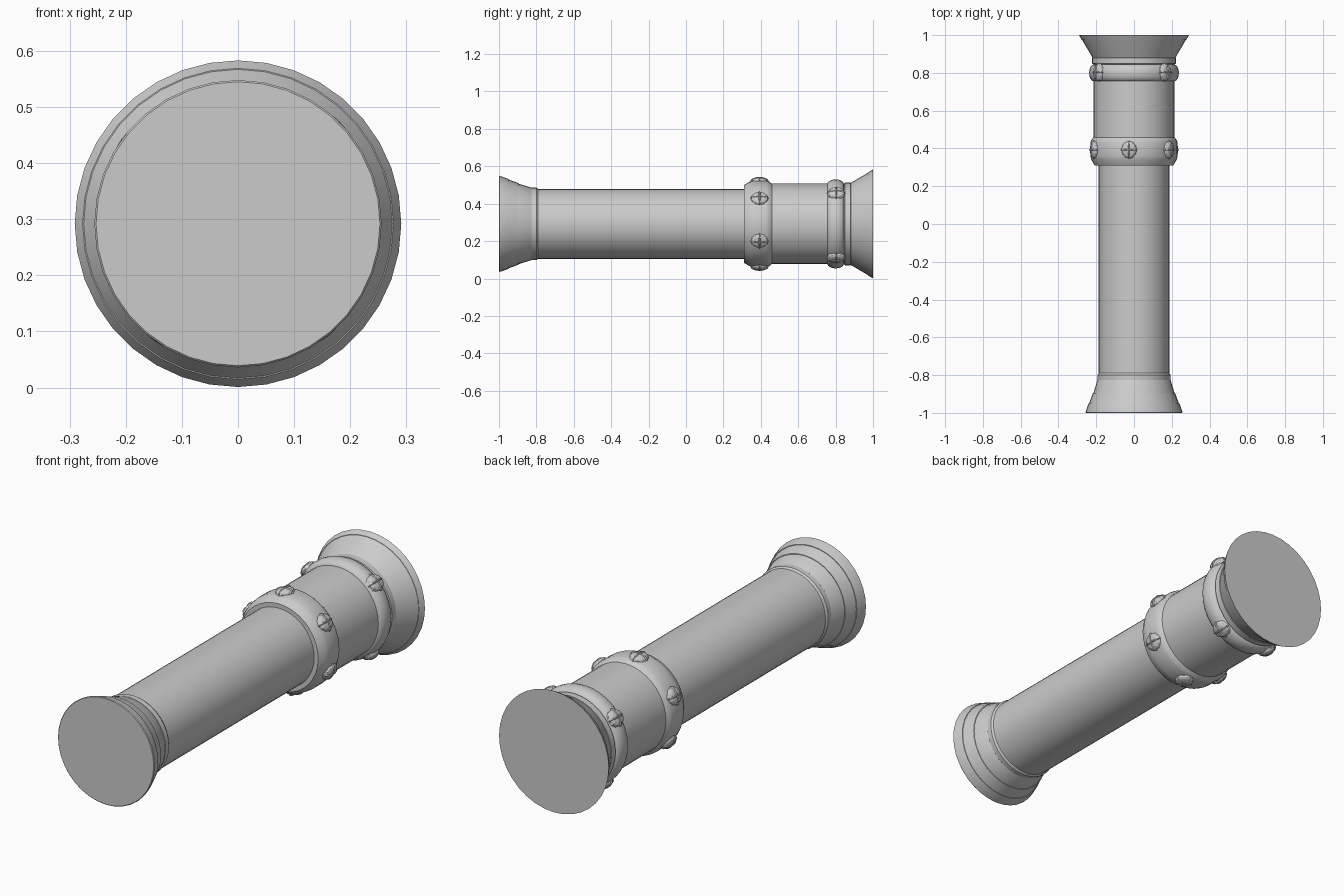
import bpy, bmesh, math
from mathutils import Matrix, Vector

if "Cube" in bpy.data.objects:
    bpy.data.objects.remove(bpy.data.objects["Cube"])

CZ = 0.292      # height of the tube axis
SIDES = 36

grey = bpy.data.materials.new("plain grey")
grey.diffuse_color = (0.6, 0.6, 0.6, 1)
grey.use_nodes = True
grey.node_tree.nodes["Principled BSDF"].inputs["Base Color"].default_value = grey.diffuse_color


def finish(bm, name, angle):
    bmesh.ops.recalc_face_normals(bm, faces=bm.faces)
    me = bpy.data.meshes.new(name)
    bm.to_mesh(me)
    bm.free()
    me.materials.append(grey)
    ob = bpy.data.objects.new(name, me)
    bpy.context.collection.objects.link(ob)
    bpy.ops.object.select_all(action='DESELECT')
    ob.select_set(True)
    bpy.context.view_layer.objects.active = ob
    bpy.ops.object.shade_smooth_by_angle(angle=math.radians(angle))
    return ob


def lathe(name, profile, angle=20):
    """Turn (y, radius) points around the long axis and cap both ends."""
    bm = bmesh.new()
    rings = []
    for y, r in profile:
        rings.append([bm.verts.new((r * math.cos(2 * math.pi * i / SIDES), y,
                                    CZ + r * math.sin(2 * math.pi * i / SIDES)))
                      for i in range(SIDES)])
    for a, b in zip(rings, rings[1:]):
        for i in range(SIDES):
            j = (i + 1) % SIDES
            bm.faces.new((a[i], a[j], b[j], b[i]))
    bm.faces.new(rings[0])
    bm.faces.new(rings[-1])
    return finish(bm, name, angle)


def stud(name, y, degrees, radius):
    """Flattened faceted dome with raised crossing ribs and a rim."""
    bm = bmesh.new()
    a = math.radians(degrees)
    out = Vector((math.cos(a), 0, math.sin(a)))
    along = Vector((0, 1, 0))
    side = along.cross(out)
    frame = Matrix((side, along, out)).transposed().to_4x4()
    frame.translation = Vector((0, y, CZ)) + out * radius

    def ball(sx, sy, sz):
        bmesh.ops.create_uvsphere(bm, u_segments=12, v_segments=8, radius=1,
                                  matrix=frame @ Matrix.Diagonal((sx, sy, sz, 1)))

    ball(0.040, 0.046, 0.019)
    # crossing ribs
    ball(0.008, 0.049, 0.023)
    ball(0.045, 0.008, 0.023)
    # rim
    bmesh.ops.create_cone(bm, cap_ends=True, segments=12, radius1=0.046,
                          radius2=0.040, depth=0.012,
                          matrix=frame @ Matrix.Diagonal((0.92, 1.06, 1, 1)))
    return finish(bm, name, 15)


# Narrow tube with the stepped eyepiece flare
lathe("eyepiece_flare", [(-1, 0.253), (-0.997, 0.256), (-0.99, 0.255),
                         (-0.95, 0.241), (-0.95, 0.238), (-0.895, 0.218),
                         (-0.895, 0.215), (-0.83, 0.195), (-0.825, 0.192)])
lathe("eyepiece_collar", [(-0.83, 0.190), (-0.825, 0.194), (-0.80, 0.194),
                          (-0.79, 0.187)])
lathe("narrow_tube", [(-0.84, 0.187), (0.33, 0.187)])

# Wide tube
lathe("wide_tube", [(0.33, 0.215), (0.90, 0.215)])

# Front band with bevelled shoulders
lathe("front_band", [(0.31, 0.187), (0.31, 0.208), (0.34, 0.226), (0.36, 0.231),
                     (0.43, 0.231), (0.445, 0.226), (0.46, 0.214)], 30)

# Rounded rear band
bulge = [(0.80 + 0.045 * math.cos(math.pi * (1 - i / 8)),
          0.212 + 0.026 * math.sin(math.pi * i / 8)) for i in range(9)]
lathe("rear_band", bulge, 50)

# Collar and wide lens flare
lathe("lens_collar", [(0.845, 0.214), (0.85, 0.222), (0.88, 0.222), (0.885, 0.214)])
lathe("lens_flare", [(0.875, 0.212), (0.88, 0.219), (0.975, 0.275),
                     (0.975, 0.277), (1.0, 0.291)])

# Six studs on the front band, four on the rear band
for k in range(6):
    stud(f"front_stud_{k + 1}", 0.393, 36.5 + 60 * k, 0.230)
for k, deg in enumerate((45, 144, 235, 309)):
    stud(f"rear_stud_{k + 1}", 0.803, deg, 0.234)
